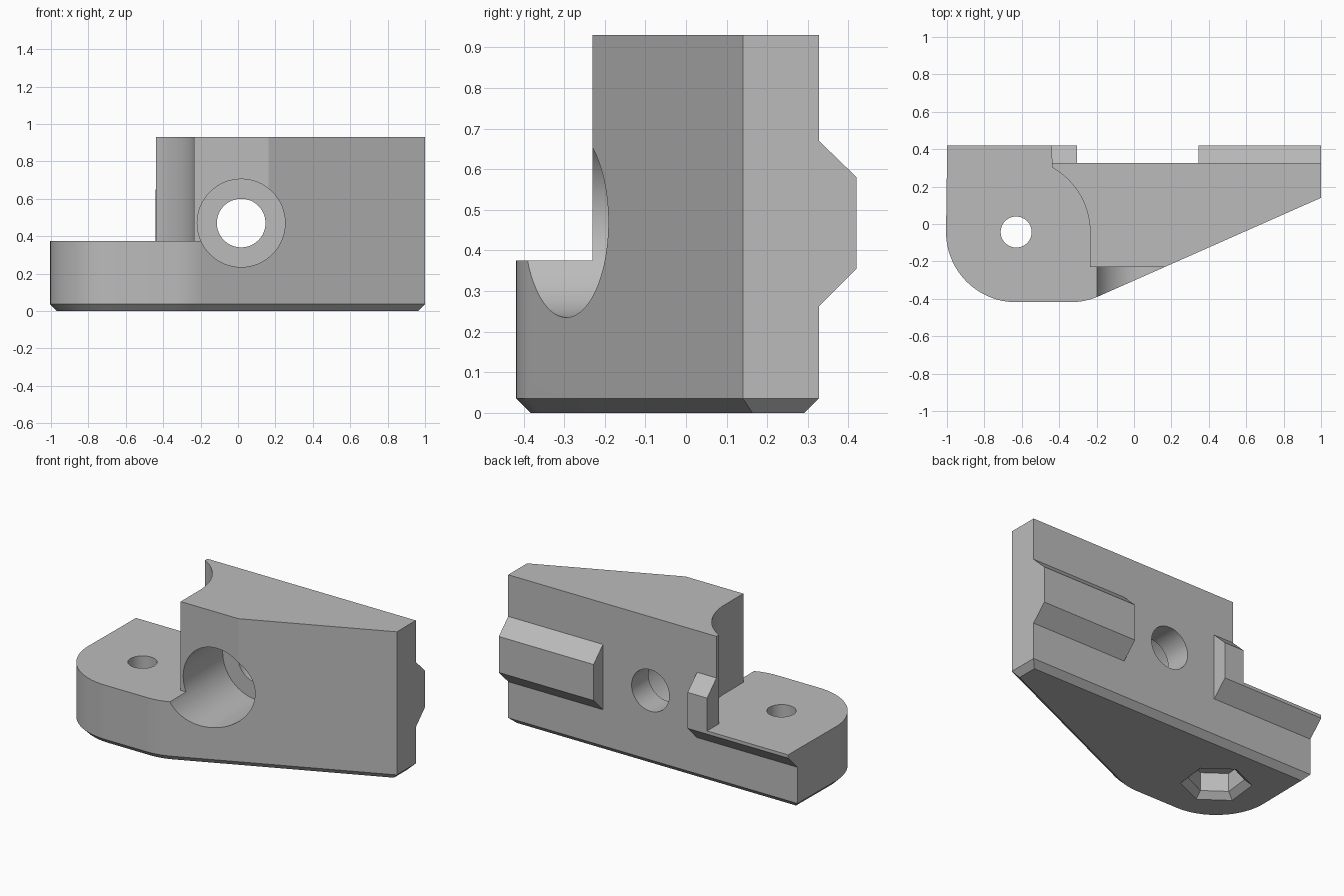
import bpy, bmesh
from math import sin, cos, pi, radians, hypot
from mathutils import Vector

if "Cube" in bpy.data.objects:
    bpy.data.objects.remove(bpy.data.objects["Cube"])

grey = bpy.data.materials.new("light grey plastic")
grey.use_nodes = True
colour = (0.5, 0.5, 0.5, 1)
grey.diffuse_color = colour
grey.node_tree.nodes["Principled BSDF"].inputs["Base Color"].default_value = colour

BACK, HEIGHT, PLATE, CHAMFER = 0.327, 0.93, 0.375, 0.036
BOLT = (-0.63, -0.043)
ROUND = 0.375
SLOPE = radians(23.8)


def arc(centre, r, start, end, steps=24):
    """Points along an arc, angles in degrees."""
    angles = [radians(start + (end - start) * i / steps) for i in range(steps + 1)]
    return [(centre[0] + r * cos(a), centre[1] + r * sin(a)) for a in angles]


def inset(points, d):
    """Offset a counter-clockwise outline inwards with mitred corners."""
    result = []
    for i, p in enumerate(points):
        p = Vector(p)
        e1 = (p - Vector(points[i - 1])).normalized()
        e2 = (Vector(points[(i + 1) % len(points)]) - p).normalized()
        n1, n2 = Vector((-e1.y, e1.x)), Vector((-e2.y, e2.x))
        result.append(tuple(p + (n1 + n2) * d / (1 + n1.dot(n2))))
    return result


def loft(name, layers, axis="z"):
    """Solid through matching outlines, given as (position, outline)."""
    place = {"x": lambda u, v, w: (w, u, v),
             "y": lambda u, v, w: (u, w, v),
             "z": lambda u, v, w: (u, v, w)}[axis]
    bm = bmesh.new()
    rings = [[bm.verts.new(place(u, v, w)) for u, v in pts] for w, pts in layers]
    bm.faces.new(rings[0])
    bm.faces.new(rings[-1])
    for low, high in zip(rings, rings[1:]):
        for i in range(len(low)):
            bm.faces.new((low[i - 1], low[i], high[i], high[i - 1]))
    bmesh.ops.recalc_face_normals(bm, faces=bm.faces)
    mesh = bpy.data.meshes.new(name)
    bm.to_mesh(mesh)
    bm.free()
    mesh.materials.append(grey)
    obj = bpy.data.objects.new(name, mesh)
    bpy.context.collection.objects.link(obj)
    return obj


def circle(centre, r, steps=64):
    return arc(centre, r, 0, 360, steps)[:-1]


def combine(target, tool, operation):
    """Apply a boolean and discard the tool."""
    bpy.context.view_layer.objects.active = target
    mod = target.modifiers.new(tool.name, "BOOLEAN")
    mod.operation, mod.object, mod.solver = operation, tool, "EXACT"
    bpy.ops.object.modifier_apply(modifier=mod.name)
    bpy.data.objects.remove(tool)


# Main block with a chamfered underside
outline = [(1, 0.14), (1, BACK), (-1, BACK)]
outline += arc(BOLT, ROUND, 180, 270)
outline += arc((-0.34, BOLT[1]), ROUND, 270, 360 - 66.2, 10)
body = loft("bracket_body", [(0, inset(outline, CHAMFER)), (CHAMFER, outline),
                             (HEIGHT, outline)])

# Bevelled rails on the back
rail = [(0.25, 0.262), (BACK, 0.262), (0.42, 0.355),
        (0.42, 0.58), (BACK, 0.67), (0.25, 0.67)]
for start, end in ((-1, -0.305), (0.345, 1)):
    combine(body, loft("back_rail", [(start, rail), (end, rail)], "x"), "UNION")

# Space above the low bolt plate, with a curved clearance
clear = [(-1.2, 0.6), (-1.2, -0.8), (0.6, -0.8), (0.6, -0.23), (-0.235, -0.23)]
clear += arc(BOLT, 0.395, 0, 61.2)
clear += [(-0.44, 0.6)]
combine(body, loft("plate_clearance", [(PLATE, clear), (1.2, clear)]), "DIFFERENCE")

# Horizontal bore and its wide counterbore
for name, r, start, end in (("bore", 0.13, -0.8, 0.8), ("counterbore", 0.235, -0.8, 0.16)):
    ring = circle((0.017, 0.47), r)
    combine(body, loft(name, [(start, ring), (end, ring)], "y"), "DIFFERENCE")

# Vertical bolt hole and chamfered hexagonal nut pocket
ring = circle(BOLT, 0.083, 48)
combine(body, loft("bolt_hole", [(-0.2, ring), (1.2, ring)]), "DIFFERENCE")
hexagon = [(BOLT[0] + 0.157 * cos(SLOPE + i * pi / 3),
            BOLT[1] + 0.157 * sin(SLOPE + i * pi / 3)) for i in range(6)]
pocket = loft("nut_pocket", [(-0.01, inset(hexagon, -CHAMFER - 0.01)),
                             (CHAMFER, hexagon), (0.15, hexagon)])
combine(body, pocket, "DIFFERENCE")

# Smooth the curved walls and keep edges sharp
bpy.ops.object.select_all(action="DESELECT")
body.select_set(True)
bpy.context.view_layer.objects.active = body
bpy.ops.object.shade_smooth_by_angle(angle=radians(20))
